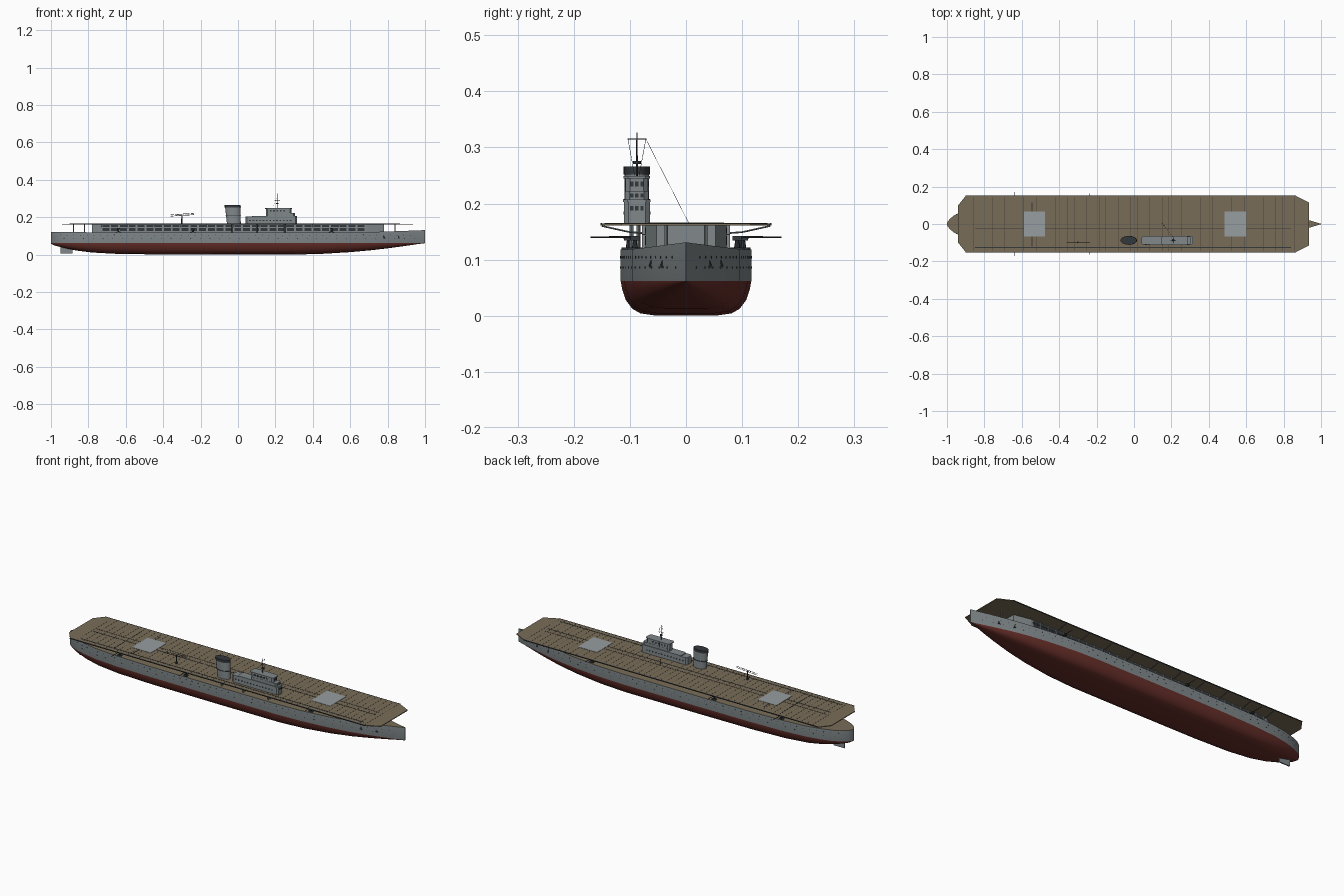
import bpy, bmesh, math
from mathutils import Vector, Matrix

if "Cube" in bpy.data.objects:
    bpy.data.objects.remove(bpy.data.objects["Cube"])


def material(name, r, g, b):
    m = bpy.data.materials.new(name)
    m.diffuse_color = (r, g, b, 1)
    m.use_nodes = True
    m.node_tree.nodes["Principled BSDF"].inputs["Base Color"].default_value = m.diffuse_color
    return m


GREY = material("hull_grey", .22, .25, .26)
RED = material("bottom_red", .135, .028, .022)
TAN = material("deck_tan", .19, .152, .098)
DARK = material("dark_grey", .035, .04, .045)
LIGHT = material("lift_grey", .31, .34, .35)
SEAM = material("deck_seam", .075, .06, .04)


class Part:
    """One object gathered from simple solids."""

    def __init__(self, name, *mats):
        self.name, self.mats, self.bm = name, mats, bmesh.new()

    def box(self, x0, x1, y0, y1, z0, z1):
        m = Matrix.Translation(((x0 + x1) / 2, (y0 + y1) / 2, (z0 + z1) / 2))
        m = m @ Matrix.Diagonal((x1 - x0, y1 - y0, z1 - z0, 1))
        bmesh.ops.create_cube(self.bm, size=1, matrix=m)

    def rod(self, a, b, r, r2=None, n=8):
        a, b = Vector(a), Vector(b)
        m = Matrix.Translation((a + b) / 2) @ (b - a).to_track_quat('Z', 'Y').to_matrix().to_4x4()
        bmesh.ops.create_cone(self.bm, cap_ends=True, segments=n, radius1=r,
                              radius2=r if r2 is None else r2, depth=(b - a).length, matrix=m)

    def loft(self, rings):
        rings = [[self.bm.verts.new(p) for p in ring] for ring in rings]
        for a, b in zip(rings, rings[1:]):
            for i in range(len(a)):
                j = (i + 1) % len(a)
                self.bm.faces.new((a[i], a[j], b[j], b[i]))
        self.bm.faces.new(rings[0][::-1])
        self.bm.faces.new(rings[-1])

    def done(self, smooth=None, rule=None):
        bmesh.ops.recalc_face_normals(self.bm, faces=self.bm.faces)
        if rule:
            for f in self.bm.faces:
                f.material_index = rule(f)
        me = bpy.data.meshes.new(self.name)
        self.bm.to_mesh(me)
        self.bm.free()
        for m in self.mats:
            me.materials.append(m)
        ob = bpy.data.objects.new(self.name, me)
        bpy.context.collection.objects.link(ob)
        if smooth:
            bpy.ops.object.select_all(action='DESELECT')
            ob.select_set(True)
            bpy.context.view_layer.objects.active = ob
            bpy.ops.object.shade_smooth_by_angle(angle=math.radians(smooth))
        return ob


# Hull stations: x, half breadth, keel height, deck height
ST = [(-1, .006, .058, .121), (-.985, .028, .050, .121), (-.96, .047, .043, .121),
      (-.92, .066, .033, .120), (-.86, .084, .021, .120), (-.78, .099, .011, .119),
      (-.65, .110, .004, .119), (-.45, .1155, .001, .118), (-.1, .1165, 0, .118),
      (.3, .1165, 0, .118), (.45, .110, .004, .118), (.6, .095, .013, .119),
      (.72, .076, .024, .121), (.82, .053, .036, .124), (.9, .031, .047, .127),
      (.96, .013, .056, .129), (1, .001, .061, .131)]
WL = .062


def at(x, k):
    for a, b in zip(ST, ST[1:]):
        if a[0] <= x <= b[0]:
            return a[k] + (b[k] - a[k]) * (x - a[0]) / (b[0] - a[0])


# Hull, red below the waterline, planked on top
hull = Part("hull", GREY, RED, TAN)
rings = []
for x, b, k, t in ST:
    p = 1 + 12 * k
    half = [(b * yf ** p, k + (WL - k) * zf) for yf, zf in
            ((.45, 0), (.70, .07), (.82, .2), (.92, .45), (.975, .75), (1, 1))] + [(b, t)]
    rings.append([(x, y, z) for y, z in half] + [(x, -y, z) for y, z in reversed(half)])
hull.loft(rings)
hull.done(35, lambda f: 2 if f.normal.z > .9 and f.calc_center_median().z > .1
          else int(f.calc_center_median().z < WL))

# Portholes in two rows on both sides
ports = Part("portholes", DARK)
for z, x0, step in ((.104, -.95, .036), (.086, -.93, .052)):
    x = x0
    while x < .95:
        b = at(x, 1)
        n = Vector((-(at(x + .01, 1) - at(x - .01, 1)) / .02, 1, 0)).normalized()
        for s in (-1, 1):
            c, d = Vector((x, s * b, z)), Vector((n.x, s * n.y, 0))
            ports.rod(c - d * .001, c + d * .0008, .0022)
        x += step
ports.done()

# Anchors near the bow
anchors = Part("anchors", DARK)
for s in (-1, 1):
    for x in (.78, .86):
        b = at(x, 1)
        anchors.rod((x, s * (b - .002), .1), (x, s * (b + .003), .088), .002)
        anchors.box(x - .006, x + .006, s * b - .003, s * b + .003, .085, .089)
anchors.done()

# Rudder and propeller shafts
rudder = Part("rudder", GREY)
rudder.box(-.95, -.885, -.003, .003, .006, .045)
rudder.done()

# Hangar with faceted ends
hangar = Part("hangar", GREY)
plan = [(-.78, -.055), (-.75, -.072), (.69, -.072), (.78, -.053),
        (.78, .053), (.69, .072), (-.75, .072), (-.78, .055)]
hangar.loft([[(x, y, z) for x, y in plan] for z in (.116, .161)])
hangar.done()

# Hangar openings and gallery frames
opens, frames = Part("hangar_openings", DARK), Part("gallery_frames", GREY)
for s in (-1, 1):
    for i in range(30):
        x = -.73 + i * .047
        for z0, z1 in ((.126, .142), (.147, .157)):
            opens.box(x + .005, x + .042, s * .072 - .001, s * .072 + .001, z0, z1)
        frames.box(x - .002, x + .002, s * .075 - .003, s * .075 + .003, .118, .161)
        if i % 3 == 0:
            frames.rod((x, s * .1, .149), (x, s * .15, .160), .0015, n=4)
            frames.rod((x, s * .072, .147), (x, s * .1, .149), .0015, n=4)
    frames.box(-.73, .68, s * .075 - .003, s * .075 + .003, .1435, .146)
opens.done()
frames.done()

# Flight deck
deck = Part("flight_deck", TAN, GREY)
plan = [(-.94, -.10), (-.90, -.15), (.865, -.15), (.935, -.115),
        (.935, .115), (.865, .15), (-.90, .15), (-.94, .10)]
deck.loft([[(x, y, z) for x, y in plan] for z in (.1605, .1645)])
deck.done()
posts = Part("deck_end_posts", GREY)
for x in (-.88, -.82, .84):
    for s in (-1, 1):
        posts.rod((x, s * .035, .115), (x, s * .035, .162), .003)
posts.done()

# Plank seams, deck lines, arrester wires and edge strips
seams = Part("plank_seams", SEAM)
for i in range(52):
    x = -.86 + i * .0337
    seams.box(x, x + .0014, -.145, .145, .1640, .1649)
seams.done()
lines = Part("deck_lines", DARK)
for y, w in ((-.022, .003), (-.125, .005), (.01, .001)):
    lines.box(-.85, .84, y - w / 2, y + w / 2, .164, .1654)
for x, w in ((-.655, .002), (-.545, .004)):
    lines.box(x - w / 2, x + w / 2, -.12, .115, .164, .1654)
for s in (-1, 1):
    lines.box(-.9, .865, s * .151 - .0015, s * .151 + .0015, .1605, .165)
lines.done()

# Aircraft lifts
lifts = Part("aircraft_lifts", LIGHT)
lifts.box(-.588, -.475, -.068, .068, .163, .166)
lifts.box(.485, .60, -.068, .068, .163, .166)
lifts.done()

# Guns along the hull edge
guns = Part("deck_guns", DARK)
for x, tip in ((-.64, .17), (-.24, .163), (.5, .145)):
    for s in (-1, 1):
        y = s * (at(x, 1) - .014)
        guns.rod((x, y, .117), (x, y, .136), .006, .003)
        guns.box(x - .008, x + .008, y - .008, y + .008, .134, .142)
        guns.rod((x, y, .14), (x, s * tip, .14), .002, .0014)
        guns.rod((x, y, .117), (x, y, .122), .013, n=12)
guns.done()

# Island blocks
YC = -.0875
island = Part("island", GREY)


def block(x0, x1, w, z0, z1, c=.008):
    pl = [(x0, -w + c), (x0 + c, -w), (x1 - c, -w), (x1, -w + c),
          (x1, w - c), (x1 - c, w), (x0 + c, w), (x0, w - c)]
    island.loft([[(x, YC + y, z) for x, y in pl] for z in (z0, z1)])


block(.04, .315, .023, .164, .203)
block(.075, .315, .0245, .203, .207)
block(.15, .305, .021, .207, .222)
block(.15, .285, .02, .222, .245)
block(.145, .29, .0235, .245, .249)
for x in (-.03, .1, .25):
    for y in (-.097, -.085):
        island.rod((x, y, .116), (x, y, .162), .0035)
island.done()

# Island windows
win = Part("island_windows", DARK)
for x0, x1, w, z0, z1 in ((.06, .30, .023, .180, .186), (.17, .27, .02, .230, .239)):
    n = int((x1 - x0) / .018)
    for i in range(n):
        x = x0 + i * .018
        for s in (-1, 1):
            win.box(x, x + .009, YC + s * w - .001, YC + s * w + .001, z0, z1)
for x, z0, z1 in ((.315, .188, .196), (.285, .230, .239), (.305, .211, .218)):
    for y in (-.009, 0, .009):
        win.box(x - .001, x + .001, YC + y - .003, YC + y + .003, z0, z1)
win.done()

# Oval raked funnel with dark cap
def oval(x, rx, ry, z):
    return [(x + rx * math.cos(a), YC + ry * math.sin(a), z)
            for a in (i * math.tau / 24 for i in range(24))]


funnel = Part("funnel", GREY)
funnel.loft([oval(-.022, .037, .022, .164), oval(-.028, .041, .022, .255)])
funnel.done(40)
cap = Part("funnel_cap", DARK)
cap.loft([oval(-.028, .043, .0235, .252), oval(-.029, .043, .0235, .266)])
for z in (.205, .207):
    cap.loft([oval(-.025, .041, .0235, z), oval(-.025, .041, .0235, z + .001)])
cap.done(40)

# Mast with yards and aerial wires
mast = Part("mast", DARK)
mast.rod((.21, YC, .245), (.21, YC, .327), .002, .001)
mast.rod((.21, YC - .017, .315), (.21, YC + .017, .315), .0008, n=6)
mast.rod((.195, YC, .29), (.225, YC, .29), .0008, n=6)
mast.rod((.21, YC, .27), (.21, YC, .276), .007, n=10)
for s in (-1, 1):
    mast.rod((.21, YC + s * .016, .315), (.21, YC + s * .004, .25), .0004, n=4)
mast.rod((.21, YC + .016, .315), (.15, .005, .165), .0004, n=4)
mast.done()

# Aircraft crane with lattice jib
crane = Part("crane", DARK)
crane.rod((-.3, -.097, .164), (-.3, -.097, .212), .004, .003)
for dz in (0, .008):
    crane.rod((-.36, -.097, .205 + dz), (-.235, -.097, .213 + dz), .0011, n=6)
for i in range(10):
    x, z = -.36 + i * .0125, .205 + i * .0008
    crane.rod((x, -.097, z + .008 * (i % 2)), (x + .0125, -.097, z + .0008 + .008 * (1 - i % 2)), .0007, n=4)
crane.done()
